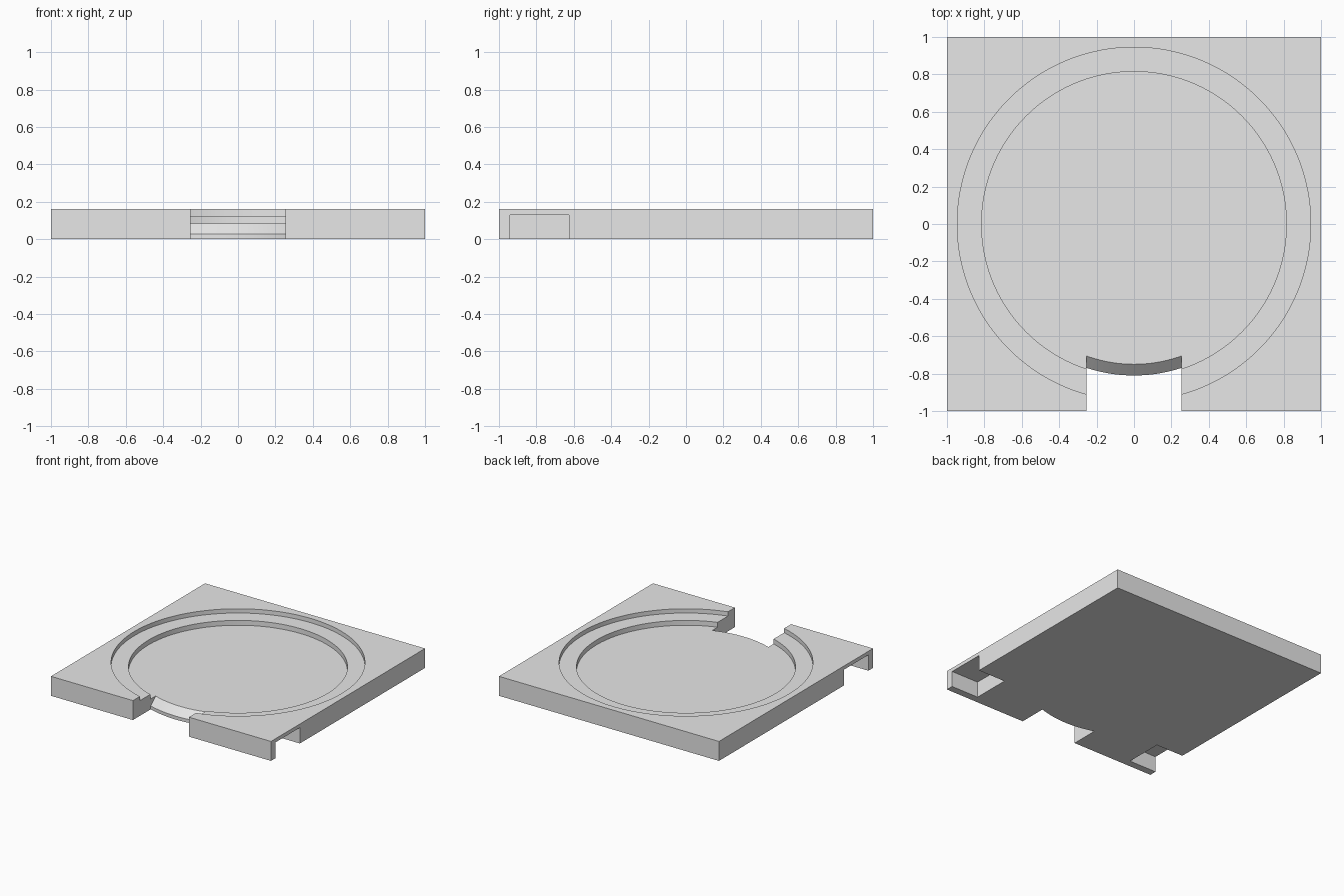
import bpy
import bmesh
import math

default = bpy.data.objects.get("Cube")
if default:
    bpy.data.objects.remove(default, do_unlink=True)

grey = bpy.data.materials.new("light_grey")
grey.use_nodes = True
grey.diffuse_color = (0.8, 0.8, 0.8, 1)
grey.node_tree.nodes["Principled BSDF"].inputs["Base Color"].default_value = grey.diffuse_color


def make_object(name, bm):
    bmesh.ops.recalc_face_normals(bm, faces=bm.faces[:])
    mesh = bpy.data.meshes.new(name)
    bm.to_mesh(mesh)
    bm.free()
    mesh.materials.append(grey)
    obj = bpy.data.objects.new(name, mesh)
    bpy.context.collection.objects.link(obj)
    return obj


def box(name, low, high):
    bm = bmesh.new()
    bmesh.ops.create_cube(bm, size=1)
    for v in bm.verts:
        v.co = [(a + b) / 2 + c * (b - a) for a, b, c in zip(low, high, v.co)]
    return make_object(name, bm)


def lathe(name, profile, sides=160):
    """Closed round solid from (radius, height) pairs, bottom to top."""
    bm = bmesh.new()
    rings = []
    for r, z in profile:
        angles = [2 * math.pi * i / sides for i in range(sides)]
        rings.append([bm.verts.new((r * math.cos(a), r * math.sin(a), z)) for a in angles])
    for lower, upper in zip(rings, rings[1:]):
        for i in range(sides):
            j = (i + 1) % sides
            bm.faces.new((lower[i], lower[j], upper[j], upper[i]))
    bm.faces.new(rings[0])
    bm.faces.new(rings[-1])
    return make_object(name, bm)


def cut(target, cutter):
    cutter.hide_render = True
    mod = target.modifiers.new("cut", "BOOLEAN")
    mod.operation = "DIFFERENCE"
    mod.solver = "EXACT"
    mod.object = cutter
    bpy.context.view_layer.objects.active = target
    bpy.ops.object.modifier_apply(modifier=mod.name)
    bpy.data.objects.remove(cutter, do_unlink=True)


# Square base plate
plate = box("base_plate", (-1, -1, 0), (1, 1, 0.16))

# Stepped round recess: wide ledge, then the deeper floor
cut(plate, lathe("ledge_cutter", [(0.945, 0.125), (0.945, 0.3)]))
cut(plate, lathe("floor_cutter", [(0.815, 0.085), (0.815, 0.3)]))

# Front opening that leaves a curved, sloping lip on the floor
opening = box("opening_cutter", (-0.255, -1.2, -0.1), (0.255, -0.6, 0.25))
lip = lathe("lip_shape", [(0.81, -0.2), (0.81, 0.028), (0.69, 0.142), (0.69, 0.4)])
cut(opening, lip)
cut(plate, opening)

# Pockets under the front corners, open at the sides and the bottom
for side in (-1, 1):
    inner, outer = sorted((side * 0.75, side * 1.2))
    cut(plate, box("pocket_cutter", (inner, -0.94, -0.1), (outer, -0.625, 0.13)))

bpy.ops.object.select_all(action="DESELECT")
plate.select_set(True)
bpy.context.view_layer.objects.active = plate
bpy.ops.object.shade_smooth_by_angle(angle=math.radians(30))
